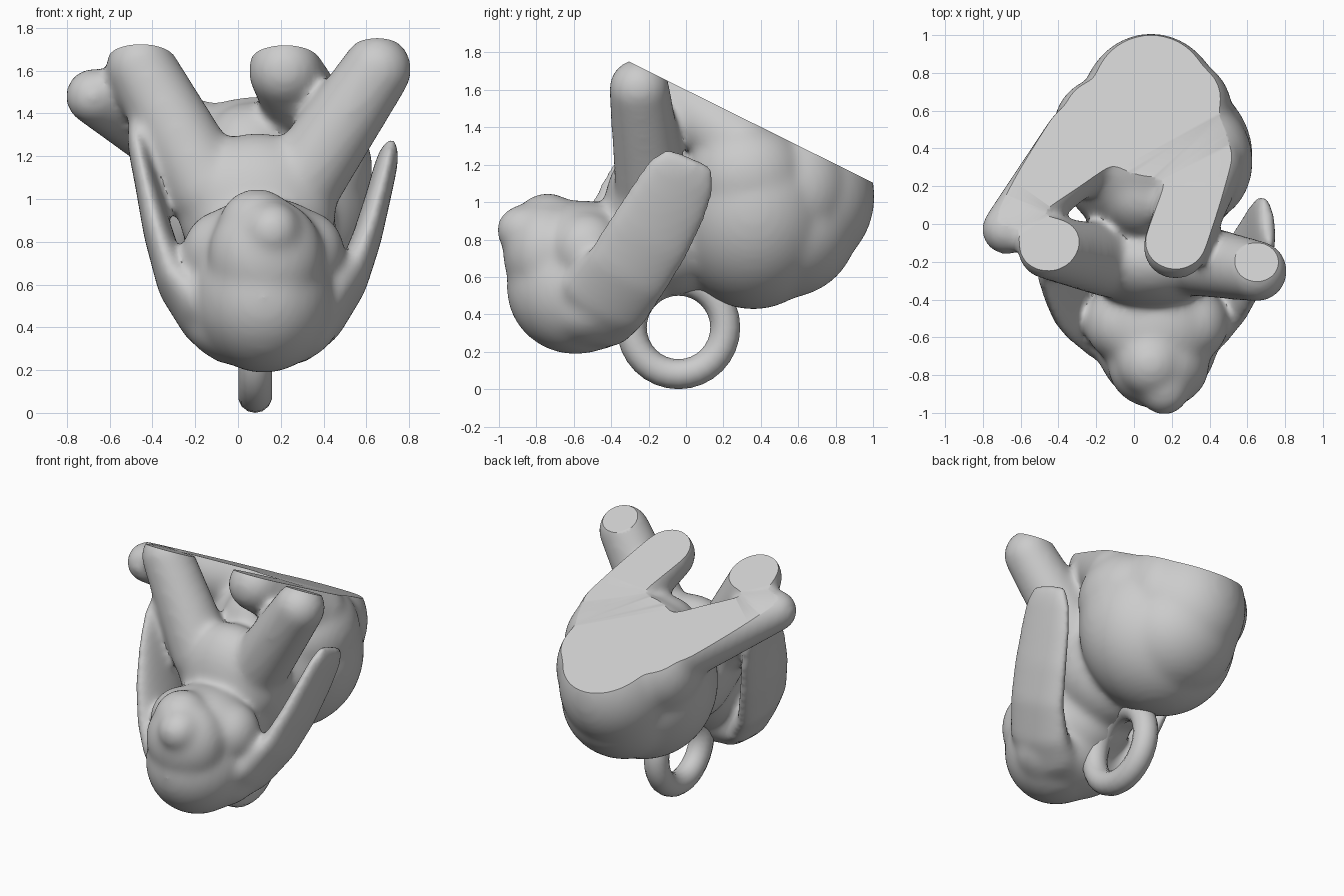
import bpy, bmesh, math
from mathutils import Vector, Matrix

if "Cube" in bpy.data.objects:
    bpy.data.objects.remove(bpy.data.objects["Cube"])

# Sloped plane that cuts the feet and rump flat
CUT_CO = Vector((0, 0, 1.60))
CUT_NO = Vector((0, 0.496, 1)).normalized()


def ball(bm, c, r):
    m = Matrix.Translation(c) @ Matrix.Diagonal((*r, 1))
    bmesh.ops.create_icosphere(bm, subdivisions=4, radius=1, matrix=m)


def limb(bm, a, b, ra, rb):
    """Tapered rounded limb: a chain of overlapping balls."""
    a, b = Vector(a), Vector(b)
    n = 14
    for i in range(n + 1):
        t = i / n
        r = ra + (rb - ra) * t
        m = Matrix.Translation(a.lerp(b, t)) @ Matrix.Scale(r, 4)
        bmesh.ops.create_icosphere(bm, subdivisions=3, radius=1, matrix=m)


def ear(bm, sections, width_dir):
    """Floppy ear lofted from flat oval sections."""
    n = 24
    w = Vector(width_dir).normalized()
    pts = [Vector(s[:3]) for s in sections]
    rings = []
    for i, s in enumerate(sections):
        tan = (pts[min(i + 1, len(pts) - 1)] - pts[max(i - 1, 0)]).normalized()
        u = (w - tan * w.dot(tan)).normalized()
        v = tan.cross(u)
        rings.append([bm.verts.new(pts[i] + u * s[3] * math.cos(2 * math.pi * k / n)
                                   + v * s[4] * math.sin(2 * math.pi * k / n))
                      for k in range(n)])
    faces = [bm.faces.new((a[k], a[(k + 1) % n], b[(k + 1) % n], b[k]))
             for a, b in zip(rings, rings[1:]) for k in range(n)]
    faces += [bm.faces.new(rings[0][::-1]), bm.faces.new(rings[-1])]
    bmesh.ops.recalc_face_normals(bm, faces=faces)


def smooth(ob):
    bpy.ops.object.select_all(action='DESELECT')
    ob.select_set(True)
    bpy.context.view_layer.objects.active = ob
    bpy.ops.object.shade_smooth_by_angle(angle=math.radians(40))


# Body, legs, head and ears as one blended form
bm = bmesh.new()
ball(bm, (0.11, 0.36, 0.96), (0.52, 0.46, 0.535))     # rump
ball(bm, (0.09, 0.59, 1.03), (0.38, 0.42, 0.43))      # rear
ball(bm, (0.27, 0.60, 1.08), (0.25, 0.27, 0.32))
ball(bm, (0.11, 0.52, 0.87), (0.40, 0.40, 0.385))     # lower back
ball(bm, (0.05, 0.16, 1.16), (0.24, 0.24, 0.29))      # belly
ball(bm, (0.10, -0.08, 0.86), (0.36, 0.34, 0.36))     # waist
ball(bm, (0.09, -0.20, 0.95), (0.37, 0.24, 0.36))     # chest
ball(bm, (0.10, -0.35, 0.68), (0.30, 0.28, 0.32))     # neck
ball(bm, (0.36, 0.33, 1.14), (0.27, 0.32, 0.30))      # thighs
ball(bm, (-0.16, 0.50, 1.15), (0.27, 0.28, 0.30))
limb(bm, (-0.26, 0.42, 1.30), (-0.675, -0.03, 1.48), 0.23, 0.135)  # hind legs
limb(bm, (0.38, 0.30, 1.30), (0.22, -0.12, 1.60), 0.20, 0.175)
limb(bm, (-0.14, -0.19, 1.05), (-0.455, -0.13, 1.62), 0.20, 0.165)  # front legs
limb(bm, (0.27, -0.18, 1.04), (0.65, -0.25, 1.605), 0.20, 0.165)
ball(bm, (0.12, -0.59, 0.54), (0.33, 0.37, 0.355))    # skull
ball(bm, (0.11, -0.52, 0.42), (0.36, 0.28, 0.215))    # ear roots
ball(bm, (0.12, -0.55, 0.80), (0.31, 0.27, 0.21))     # jaw
ball(bm, (0.13, -0.75, 0.73), (0.27, 0.23, 0.28))     # muzzle
ball(bm, (0.09, -0.74, 0.88), (0.18, 0.18, 0.17))     # chin
ball(bm, (0.16, -0.86, 0.85), (0.14, 0.155, 0.14))    # nose
for x in (-0.07, 0.31):                                # cheeks
    ball(bm, (x, -0.53, 0.75), (0.19, 0.20, 0.20))

# Ear columns: x, y, z, half width, half thickness
ear(bm, [(0.12, -0.53, 0.37, 0.20, 0.15), (0.28, -0.50, 0.385, 0.23, 0.14),
         (0.41, -0.44, 0.46, 0.25, 0.105), (0.53, -0.32, 0.62, 0.24, 0.08),
         (0.60, -0.20, 0.81, 0.24, 0.07), (0.655, -0.09, 1.01, 0.225, 0.06),
         (0.69, -0.02, 1.15, 0.20, 0.055), (0.71, 0.02, 1.24, 0.14, 0.04)],
    (0.12, -0.87, 0.42))
ear(bm, [(0.12, -0.55, 0.37, 0.20, 0.15), (-0.06, -0.53, 0.385, 0.23, 0.14),
         (-0.18, -0.49, 0.45, 0.25, 0.105), (-0.30, -0.41, 0.60, 0.24, 0.08),
         (-0.37, -0.33, 0.83, 0.24, 0.07), (-0.425, -0.24, 1.06, 0.22, 0.055),
         (-0.465, -0.17, 1.24, 0.18, 0.05), (-0.485, -0.15, 1.33, 0.12, 0.035)],
    (-0.12, -0.87, 0.42))

me = bpy.data.meshes.new("body_with_head_and_ears")
bm.to_mesh(me)
bm.free()
body = bpy.data.objects.new("body_with_head_and_ears", me)
bpy.context.collection.objects.link(body)
rm = body.modifiers.new("Blend", 'REMESH')
rm.mode = 'VOXEL'
rm.voxel_size = 0.02
sm = body.modifiers.new("Soften", 'SMOOTH')
sm.factor = 0.5
sm.iterations = 28

# Bake the blend, then slice the flat base
dg = bpy.context.evaluated_depsgraph_get()
bm = bmesh.new()
bm.from_object(body, dg)
body.modifiers.clear()
bmesh.ops.bisect_plane(bm, geom=bm.verts[:] + bm.edges[:] + bm.faces[:],
                       plane_co=CUT_CO, plane_no=CUT_NO, clear_outer=True)
rim = [e for e in bm.edges if e.is_boundary]
bmesh.ops.holes_fill(bm, edges=rim, sides=0)
bmesh.ops.triangulate(bm, faces=[f for f in bm.faces if len(f.verts) > 4])
bm.to_mesh(body.data)
bm.free()
smooth(body)

# Hanging ring
bpy.ops.mesh.primitive_torus_add(location=(0.08, -0.04, 0.33), rotation=(0, math.pi / 2, 0),
                                 major_radius=0.25, minor_radius=0.08,
                                 major_segments=32, minor_segments=14)
ring = bpy.context.object
ring.name = "hanging_ring"
smooth(ring)
